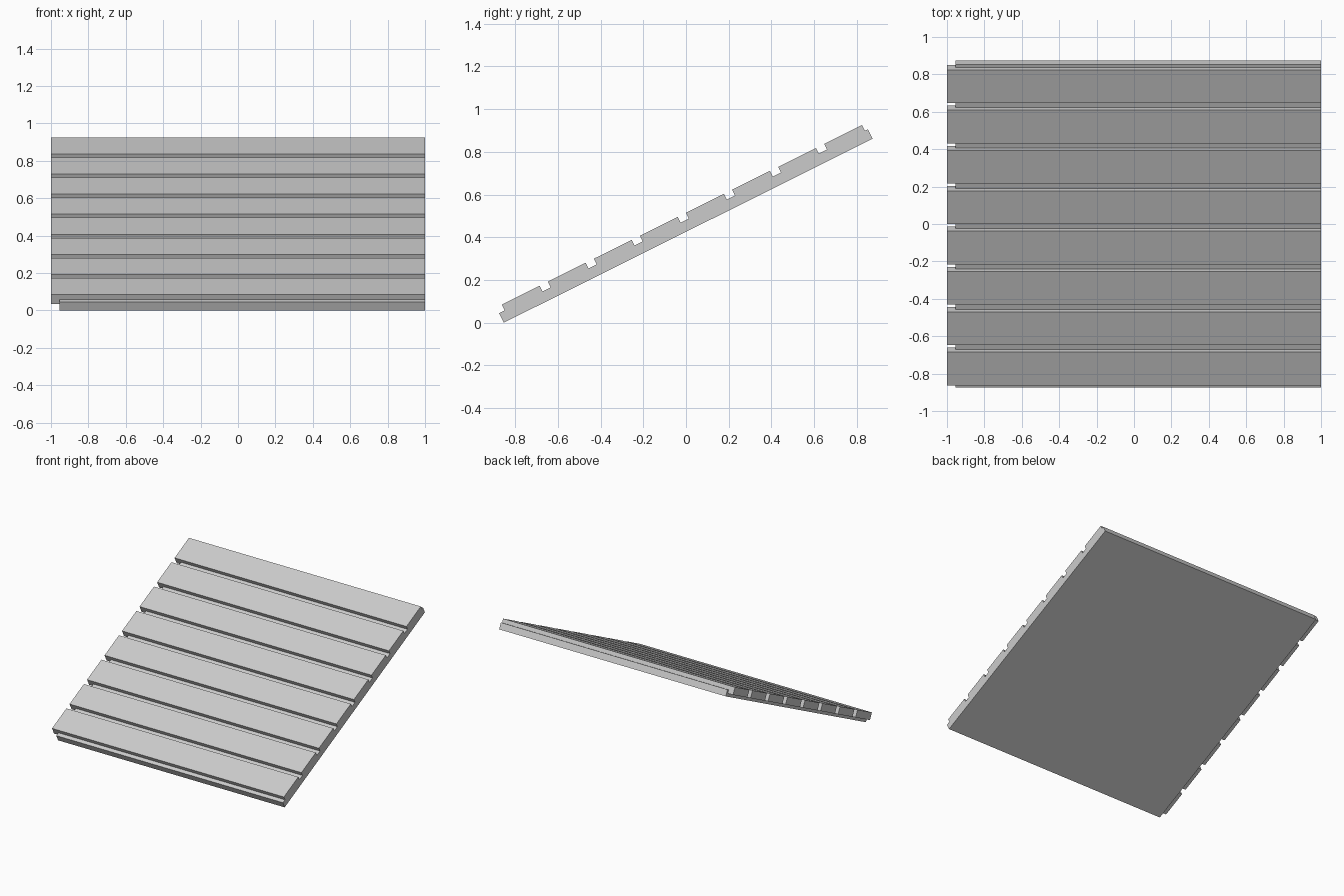
import bpy
import math
from mathutils import Matrix, Vector

cube = bpy.data.objects.get("Cube")
if cube:
    bpy.data.objects.remove(cube, do_unlink=True)

GREY = (0.6, 0.6, 0.6, 1.0)
mat = bpy.data.materials.new("light grey")
mat.use_nodes = True
mat.diffuse_color = GREY
mat.node_tree.nodes["Principled BSDF"].inputs["Base Color"].default_value = GREY

# Slope frame: local y runs up the slope, local z is its normal
SLOPE = Matrix.Translation((0, -0.853, 0)) @ Matrix.Rotation(math.radians(26.5), 4, "X")


def sloped_box(name, low, high):
    """Box between two corners given in the slope frame."""
    low, high = Vector(low), Vector(high)
    bpy.ops.mesh.primitive_cube_add(size=1)
    obj = bpy.context.object
    obj.name = name
    obj.data.transform(Matrix.Translation((low + high) / 2) @ Matrix.Diagonal((*(high - low), 1)))
    obj.matrix_world = SLOPE
    obj.data.materials.append(mat)
    return obj


# Backing board, set in from the right end
sloped_box("backing_board", (-0.955, 0, 0), (1, 1.93, 0.05))

# Slats sunk into the board and overhanging its right end
SLATS, START, PITCH, WIDTH = 8, 0.029, 0.241, 0.198
for i in range(SLATS):
    y = START + i * PITCH
    sloped_box(f"slat_{i + 1}", (-1, y, 0.024), (1, y + WIDTH, 0.08))
